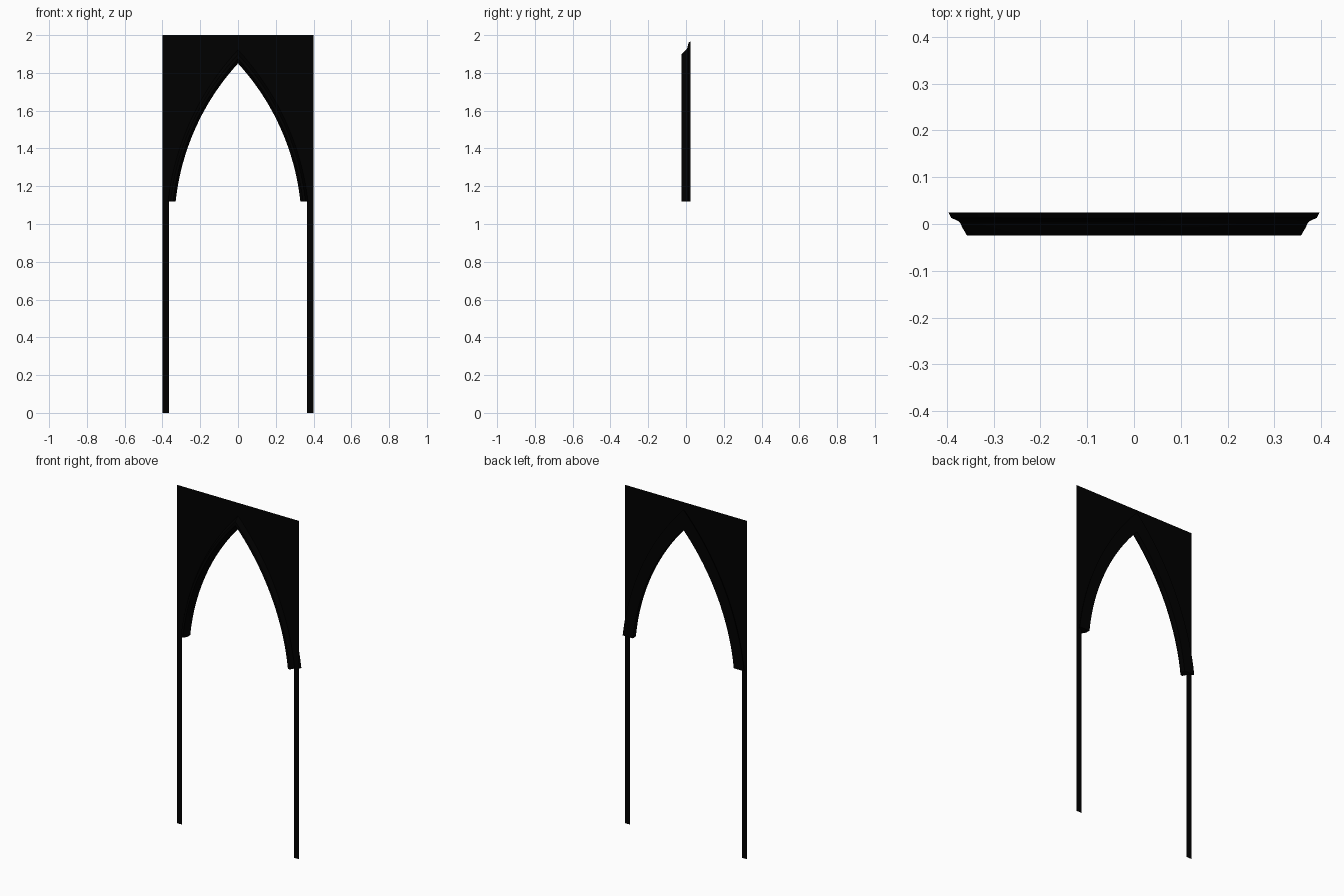
import bpy, bmesh, math
from mathutils import Vector

if "Cube" in bpy.data.objects:
    bpy.data.objects.remove(bpy.data.objects["Cube"])

SPRING, SEG = 1.12, 20

black = bpy.data.materials.new("black")
black.diffuse_color = (0.0, 0.0, 0.0, 1)
black.use_nodes = True
black.node_tree.nodes["Principled BSDF"].inputs["Base Color"].default_value = black.diffuse_color


def arch(w):
    """Right half of the pointed arch, w outwards from the inner edge, foot to apex."""
    a, b = Vector((0.33 + w, SPRING)), Vector((0, 1.85 + 1.78 * w))
    half = (b - a).length / 2
    d = (b - a).normalized()
    n = Vector((d.y, -d.x))
    sag = 0.16 * half
    r = (half * half + sag * sag) / (2 * sag)
    ang = math.asin(half / r)
    centre = (a + b) / 2 - n * (r - sag)
    pts = []
    for i in range(SEG + 1):
        t = -ang + 2 * ang * i / SEG
        pts.append(centre + n * r * math.cos(t) + d * r * math.sin(t))
    return pts


def full_arch(w):
    right = arch(w)
    return right + [Vector((-p.x, p.y)) for p in reversed(right[:-1])]


def make(name, bm):
    me = bpy.data.meshes.new(name)
    bm.to_mesh(me)
    bm.free()
    ob = bpy.data.objects.new(name, me)
    ob.data.materials.append(black)
    bpy.context.collection.objects.link(ob)
    return ob


# flat wall panel: strip between the pointed opening and the outer edge
bm = bmesh.new()
opening = [(0.365, 0)] + [(p.x, p.y) for p in full_arch(0.035)] + [(-0.365, 0)]
inner = [bm.verts.new((x, 0, z)) for x, z in opening]
outer = [bm.verts.new((math.copysign(0.4, x), 0, z) if abs(x) > 1e-4 else (0, 0, 2))
         for x, z in opening]
for i in range(len(inner) - 1):
    bm.faces.new((inner[i], outer[i], outer[i + 1], inner[i + 1]))
# top corners beside the apex
mid = len(outer) // 2
for k in (-1, 1):
    corner = bm.verts.new((-0.4 * k, 0, 2))
    tri = (outer[mid + k], corner, outer[mid])
    bm.faces.new(tri if k < 0 else tri[::-1])
bmesh.ops.recalc_face_normals(bm, faces=bm.faces)
make("arch_panel", bm)

# moulding: profile of (outward offset, y) carried along the arch
profile = [(0.0, 0.025), (0.0, 0.0), (0.006, -0.012), (0.014, -0.025),
           (0.027, -0.025), (0.037, -0.008), (0.042, 0.003), (0.047, 0.007),
           (0.061, 0.013), (0.067, 0.025)]
bm = bmesh.new()
rails = [[bm.verts.new((p.x, y, p.y)) for p in full_arch(w)] for w, y in profile]
for j, rail in enumerate(rails):
    nxt = rails[(j + 1) % len(rails)]
    for i in range(len(rail) - 1):
        bm.faces.new((rail[i], rail[i + 1], nxt[i + 1], nxt[i]))
bm.faces.new([r[0] for r in rails])
bm.faces.new([r[-1] for r in reversed(rails)])
bmesh.ops.recalc_face_normals(bm, faces=bm.faces)
trim = make("arch_moulding", bm)
bpy.context.view_layer.objects.active = trim
trim.select_set(True)
bpy.ops.object.shade_smooth_by_angle(angle=math.radians(25))
